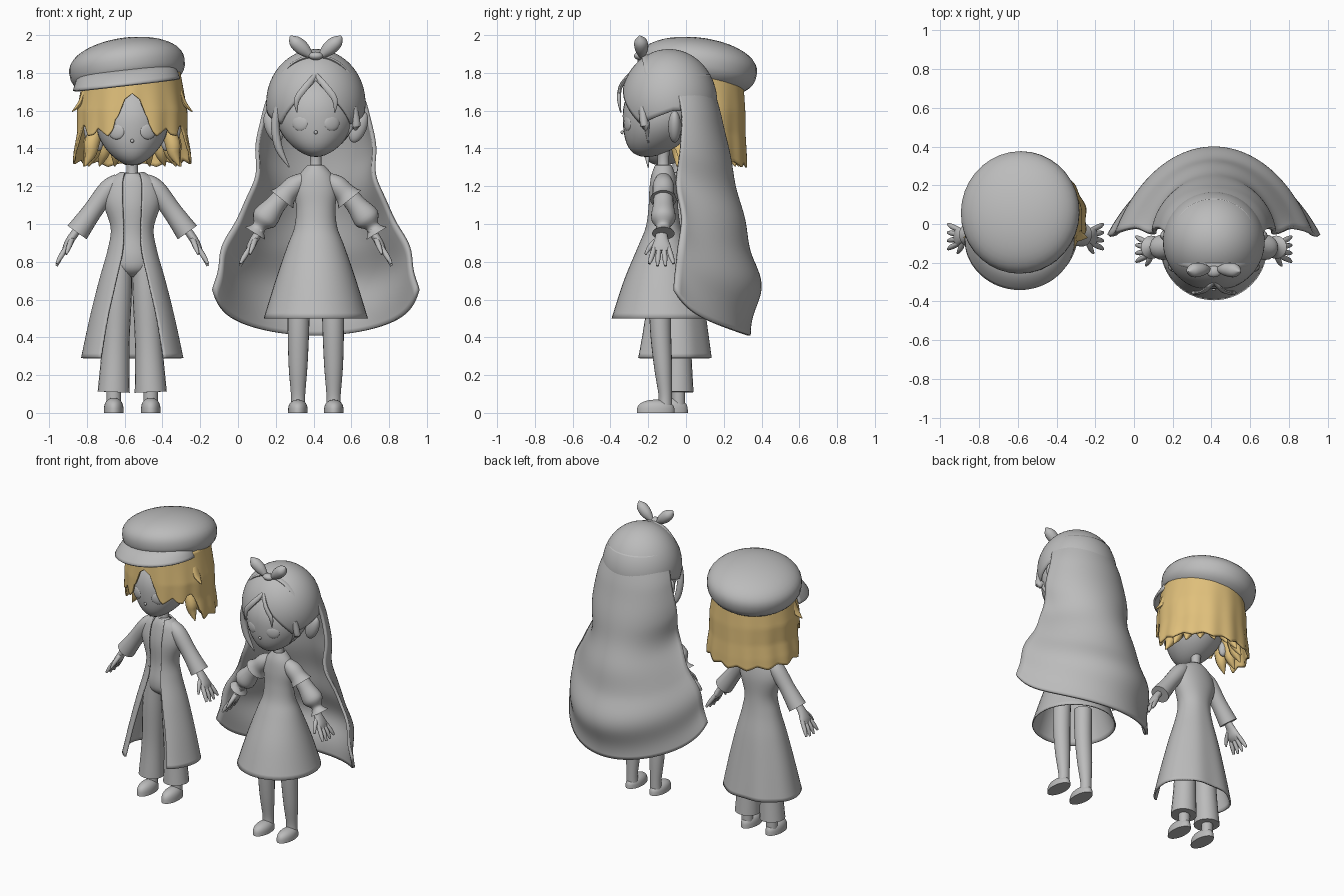
import bpy, bmesh, math
from mathutils import Vector

cube = bpy.data.objects.get("Cube")
if cube:
    bpy.data.objects.remove(cube)


def material(name, colour):
    mat = bpy.data.materials.new(name)
    mat.use_nodes = True
    mat.diffuse_color = colour
    mat.node_tree.nodes["Principled BSDF"].inputs["Base Color"].default_value = colour
    return mat


GREY = material("plain grey", (.5, .5, .5, 1))
GOLD = material("golden blond", (.75, .53, .2, 1))


def finish(name, bm, mat, thickness=0):
    bmesh.ops.remove_doubles(bm, verts=bm.verts, dist=.0001)
    bmesh.ops.recalc_face_normals(bm, faces=bm.faces)
    mesh = bpy.data.meshes.new(name)
    bm.to_mesh(mesh)
    bm.free()
    mesh.materials.append(mat)
    mesh.shade_smooth()
    mesh.set_sharp_from_angle(angle=math.radians(50))
    obj = bpy.data.objects.new(name, mesh)
    bpy.context.collection.objects.link(obj)
    if thickness:
        mod = obj.modifiers.new("thickness", 'SOLIDIFY')
        mod.thickness = thickness
        mod.offset = 0
    return obj


def spline(rows, t):
    """Smooth curve through evenly spaced rows, t from 0 to 1."""
    last = len(rows) - 1
    i = min(int(t * last), last - 1)
    f = t * last - i
    p, q, r, s = (rows[max(0, min(last, i + k))] for k in (-1, 0, 1, 2))
    return [b + f / 2 * (c - a + f * (2 * a - 5 * b + 4 * c - d + f * (3 * (b - c) + d - a)))
            for a, b, c, d in zip(p, q, r, s)]


def lookup(table, key):
    """Straight interpolation in rows of (key, value), keys rising."""
    for (k0, v0), (k1, v1) in zip(table, table[1:]):
        if key <= k1:
            return v0 + (v1 - v0) * max(0, key - k0) / (k1 - k0)
    return table[-1][1]


def sheet(name, func, nu, nv, mat=GREY, thickness=.012):
    bm = bmesh.new()
    grid = [[bm.verts.new(func(2 * i / nu - 1, j / nv)) for i in range(nu + 1)] for j in range(nv + 1)]
    for a, b in zip(grid, grid[1:]):
        for i in range(nu):
            bm.faces.new((a[i], a[i + 1], b[i + 1], b[i]))
    return finish(name, bm, mat, thickness)


def tube(name, rows, mat=GREY, sides=20, steps=5, capped=True):
    """Rows are x, y, z, radius along y, radius across."""
    n = steps * (len(rows) - 1)
    pts = [spline(rows, i / n) for i in range(n + 1)]
    pos = [Vector(p[:3]) for p in pts]
    bm, rings = bmesh.new(), []
    for i, p in enumerate(pts):
        t = (pos[min(i + 1, n)] - pos[max(i - 1, 0)]).normalized()
        side = Vector((0, 1, 0))
        side = (side - t * t.dot(side)).normalized()
        up = t.cross(side)
        angles = [math.tau * k / sides for k in range(sides)]
        rings.append([bm.verts.new(pos[i] + side * max(p[3], .002) * math.cos(a)
                                   + up * max(p[4], .002) * math.sin(a)) for a in angles])
    for a, b in zip(rings, rings[1:]):
        for k in range(sides):
            m = (k + 1) % sides
            bm.faces.new((a[k], a[m], b[m], b[k]))
    if capped:
        bm.faces.new(rings[0])
        bm.faces.new(rings[-1])
    return finish(name, bm, mat, 0 if capped else .008)


def blob(name, loc, size, shape=None, rot=(0, 0, 0)):
    bm = bmesh.new()
    bmesh.ops.create_uvsphere(bm, u_segments=36, v_segments=22, radius=1)
    for v in bm.verts:
        if shape:
            v.co = shape(v.co)
        v.co = [a * b for a, b in zip(v.co, size)]
    obj = finish(name, bm, GREY)
    obj.location, obj.rotation_euler = loc, rot


def mirrored(cx, rows, s):
    return [(cx + s * r[0],) + tuple(r[1:]) for r in rows]


def chin(p):
    t = max(0, -p.z) ** 2
    return Vector((p.x * (1 - .22 * t), p.y - .35 * t, p.z))


def head(who, cx, cy, cz, rx):
    blob(who + "_head", (cx, cy, cz), (rx, .195, .22), chin)
    blob(who + "_nose", (cx, cy - .198, cz - .09), (.01, .008, .01))
    tube(who + "_neck", [(cx, cy + .02, cz - d, r, r) for d, r in ((.15, .04), (.24, .03), (.36, .045))])
    for s in (-1, 1):
        blob(who + "_eye", (cx + s * .083, cy - .168, cz - .04), (.045, .014, .042), rot=(0, 0, s * .4))
        blob(who + "_ear", (cx + s * (rx + .015), cy + .08, cz - .06), (.045, .034, .088), rot=(0, s * .35, 0))


def hand(who, cx, cy, s):
    tube(who + "_palm", mirrored(cx, [(.29, cy, .97, .026, .022), (.325, cy, .92, .036, .022),
                                      (.345, cy, .88, .05, .022), (.36, cy, .855, .045, .014)], s))
    for k in (-1.5, -.5, .5, 1.5):
        tip = .772 + .012 * abs(k)
        tube(who + "_finger", mirrored(cx, [(.345, cy + k * .024, .88, .013, .014), (.38, cy + k * .035, .825, .014, .014),
                                            (.4, cy + k * .043, tip, .007, .007)], s), sides=10)
    tube(who + "_thumb", mirrored(cx, [(.32, cy - .02, .92, .014, .014), (.335, cy - .06, .88, .014, .014),
                                       (.35, cy - .085, .84, .006, .006)], s), sides=10)


def shoe(who, x, y, height):
    blob(who + "_shoe", (x, y, 0), (.052, .1, height),
         lambda p: Vector((p.x, p.y, max(p.z, 0) ** .6)))


# ---- girl: head, dress, limbs ----
GX, GY = .412, -.12
head("girl", GX, -.14, 1.575, .21)
tube("dress", [(GX, GY, z, d, w) for z, w, d in (
    (1.31, .04, .04), (1.255, .085, .06), (1.18, .108, .07), (1.08, .1, .075), (.98, .11, .09),
    (.88, .148, .13), (.7, .21, .205), (.5, .272, .27))], sides=40, capped=False)
for s in (-1, 1):
    tube("upper_sleeve", mirrored(GX, [(.06, GY, 1.24, .04, .035), (.11, GY, 1.205, .056, .054),
                                       (.155, GY, 1.16, .058, .058), (.18, GY, 1.13, .07, .077)], s))
    tube("lower_sleeve", mirrored(GX, [(.165, GY, 1.16, .05, .05), (.215, GY, 1.1, .055, .055),
                                       (.27, GY, 1.03, .065, .07), (.3, GY, .985, .036, .036),
                                       (.322, GY, .95, .06, .064)], s))
    hand("girl", GX, GY - .01, s)
    tube("girl_leg", mirrored(GX, [(.09, -.135, .65, .06, .06), (.092, -.135, .45, .056, .057),
                                   (.094, -.122, .25, .048, .05), (.094, -.11, .1, .036, .038),
                                   (.094, -.11, .04, .036, .038)], s))
    shoe("girl", GX + s * .095, -.16, .07)

# ---- girl: hair ----
CAP_HEM = [(0, 1.76), (30, 1.62), (50, 1.53), (70, 1.56), (95, 1.6), (180, 1.6)]


def hair_cap(u, v):
    a = u * math.pi
    phi = v * math.acos((lookup(CAP_HEM, abs(u) * 180) - 1.64) / .28)
    r = math.sin(phi)
    return GX + .257 * r * math.sin(a), -.09 - .25 * r * math.cos(a), 1.64 + .28 * math.cos(phi)


sheet("girl_hair_cap", hair_cap, 72, 20)
CAPE = [(.205, .12, -.07), (.272, .182, -.025), (.308, .23, -.03), (.32, .28, -.05),
        (.415, .335, -.02), (.497, .385, -.045), (.535, .325, -.06)]


def long_hair(u, v):
    width, back, front = spline(CAPE, v)
    wave = .01 * math.sin(v * 26) * v
    a = u * math.pi / 2
    hem = .41 + .16 * u * u + .08 * u ** 10
    flat = .6 * v
    return (GX + (width + wave) * ((1 - flat) * math.sin(a) + flat * u),
            front + (back + wave - front) * math.cos(a), 1.79 + v * (hem - 1.79))


sheet("girl_long_hair", long_hair, 48, 60, thickness=.02)
for s in (-1, 1):
    tube("curled_strand", mirrored(GX, [(0, -.3, 1.79, .008, .012), (.05, -.345, 1.73, .01, .018),
                                        (.1, -.355, 1.66, .01, .016), (.1, -.345, 1.59, .003, .003)], s), sides=10)
    low = 1.3 if s < 0 else 1.43
    tube("side_lock", mirrored(GX, [(.2, -.23, 1.62, .02, .02), (.215, -.22, 1.52, .022, .022),
                                    (.195, -.21, low + .1, .018, .02), (.14, -.2, low, .003, .003)], s), sides=12)
    tube("bow_loop", mirrored(GX, [(.02, -.235, 1.885, .012, .012), (.065, -.235, 1.925, .034, .036),
                                   (.11, -.24, 1.965, .034, .034), (.135, -.245, 1.995, .003, .006)], s))
blob("bow_knot", (GX, -.245, 1.89), (.038, .03, .022))
band = [math.radians(d) for d in range(-90, 91, 15)]
tube("hair_band", [(GX + .226 * math.sin(a), -.21 + .05 * (1 - math.cos(a)), 1.64 + .248 * math.cos(a), .025, .01)
                   for a in band], sides=12)

# ---- boy: head, clothes, limbs ----
BX, BY = -.56, -.055
head("boy", BX, -.06, 1.53, .19)
tube("shirt", [(BX, BY, z, d, w) for z, w, d in (
    (1.27, .035, .035), (1.22, .09, .055), (1.1, .1, .075), (.95, .085, .072), (.83, .115, .085),
    (.76, .1, .075), (.72, .03, .03))])
COAT = [(1.27, .06, .05, .04), (1.22, .125, .07, .05), (1.12, .148, .088, .05), (.98, .108, .088, .046),
        (.86, .125, .1, .05), (.7, .17, .13, .085), (.5, .22, .16, .13), (.29, .265, .19, .165)]


def coat(u, v):
    z, w, d, gap = spline(COAT, v)
    start = math.asin(min(1, gap / w))
    a = math.pi + u * (math.pi - start)
    front = 1 + .3 * v * v if math.cos(a) > 0 else 1
    fold = 1 + .03 * v * v * math.cos(7 * a)
    return BX + w * math.sin(a), BY - d * front * fold * math.cos(a), z


sheet("open_coat", coat, 72, 40)
for s in (-1, 1):
    tube("coat_sleeve", mirrored(BX, [(.07, BY, 1.235, .04, .035), (.125, BY, 1.185, .055, .052),
                                      (.21, BY, 1.07, .052, .052), (.292, BY, .955, .062, .062)], s))
    hand("boy", BX, BY - .01, s)
    tube("trouser_leg", mirrored(BX, [(.058, -.05, .85, .075, .058), (.075, -.05, .64, .078, .073),
                                      (.088, -.045, .35, .073, .073), (.098, -.045, .11, .085, .085)], s))
    tube("boy_ankle", mirrored(BX, [(.098, -.04, z, .036, .038) for z in (.2, .03)], s))
    shoe("boy", BX + s * .098, -.09, .08)

# ---- boy: hair ----
BOY_HEM = [(0, 1.69), (8, 1.66), (15, 1.57), (22, 1.53), (45, 1.5), (58, 1.55), (70, 1.5), (80, 1.35), (180, 1.32)]
BOY_WIDTH = [(1.3, .312), (1.38, .306), (1.48, .288), (1.6, .288), (1.85, .24)]


def boy_hair(u, v):
    degrees = abs(u) * 180
    a = u * math.pi
    saw = abs((degrees / 13) % 2 - 1)
    depth = 0 if degrees < 18 else .06 if degrees < 75 else .025
    top = 1.77 + .035 * math.sin(a)
    z = top + v * (lookup(BOY_HEM, degrees) - depth * saw - top)
    width = lookup(BOY_WIDTH, z)
    ruffle = 1 + .015 * v * math.cos(14 * a)
    return (BX + width * ruffle * math.sin(a),
            .02 - (.2 + .3 * width) * ruffle * math.cos(a), z)


sheet("boy_hair", boy_hair, 180, 24, GOLD)
for degrees in range(-105, 106, 21):
    a = math.radians(degrees)
    rows = [(BX + r * math.sin(a), .02 + r * math.cos(a), z, t, t)
            for r, z, t in ((.19, 1.52, .035), (.22, 1.43, .042), (.23, 1.37, .032), (.26, 1.305, .003))]
    tube("nape_lock", rows, GOLD, sides=10)
for s in (-1, 1):
    tube("side_wisp", mirrored(BX, [(.255, -.05, 1.7, .03, .012), (.275, -.06, 1.64, .03, .014),
                                    (.318, -.07, 1.595, .003, .003)], s), GOLD, sides=10)

# ---- boy: cap ----
def puffy(p):
    return Vector((p.x, p.y, p.z ** .92 if p.z > 0 else -1.05 * (-p.z) ** .75))


blob("cap_crown", (-.588, .06, 1.835), (.308, .318, .148), puffy, (-.12, -.13, 0))


def visor(u, v):
    a = u * 1.3
    r = .235 + v * .12 * max(0, math.cos(a)) ** .9
    x = r * math.sin(a)
    return -.59 + x * 1.05, .02 - r * math.cos(a), 1.815 - .08 * v * v + .12 * x


sheet("cap_visor", visor, 36, 10, thickness=.015)
